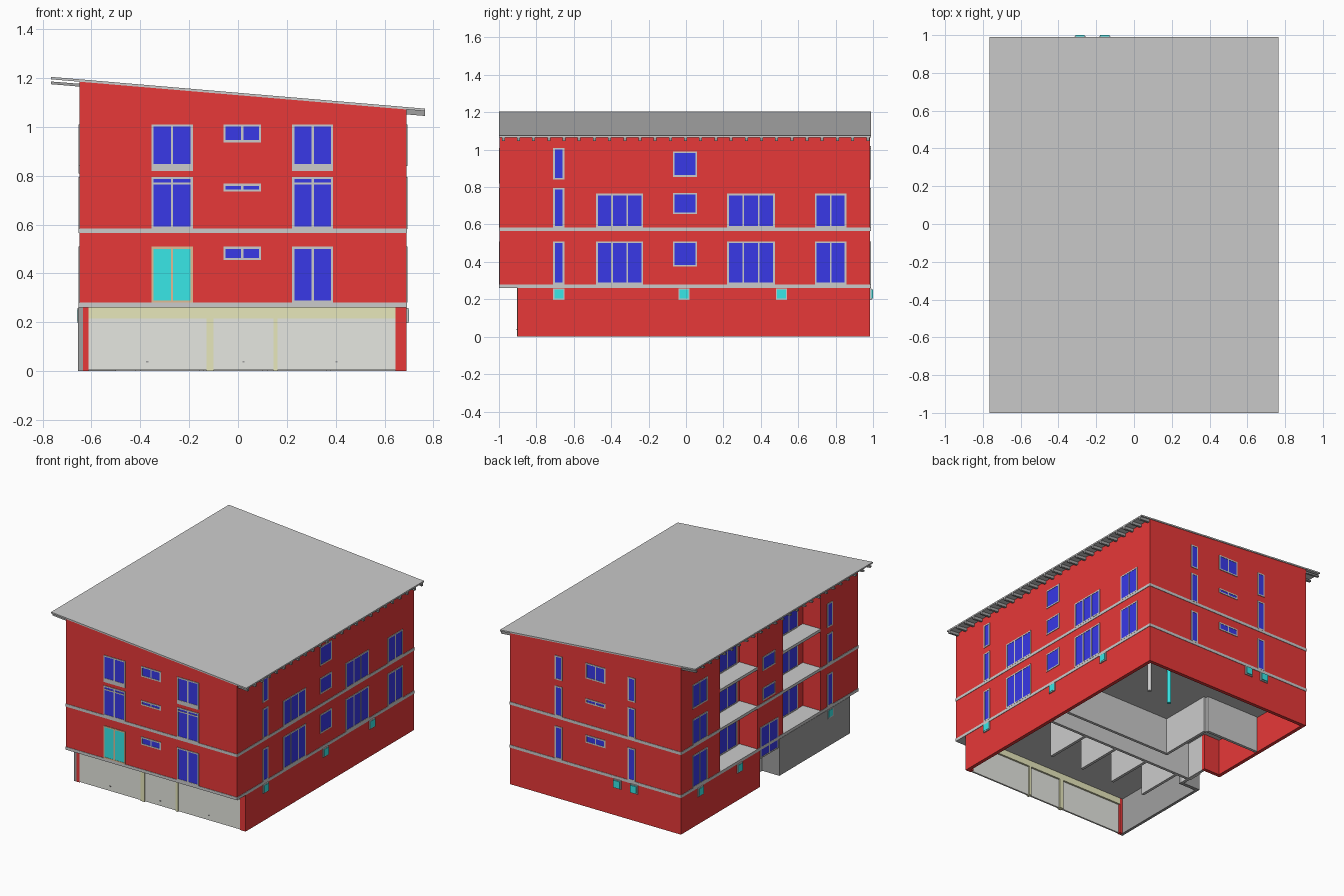
import bpy, bmesh

if "Cube" in bpy.data.objects:
    bpy.data.objects.remove(bpy.data.objects["Cube"])

X0, X1, Y0, Y1 = -0.65, 0.69, -0.996, 0.985      # upper walls
YG = -0.9                                        # recessed garage front
XR = X0 + 0.14                                   # back of the balcony recesses
RECESS = [(0.13, 0.55), (-0.58, -0.16)]
COLORS = {"red": (0.8, 0.04, 0.04), "blue": (0.04, 0.04, 0.8), "cyan": (0.04, 0.8, 0.8),
          "olive": (0.8, 0.8, 0.5), "pale": (0.79, 0.8, 0.75), "dark": (0.35, 0.35, 0.35),
          "copper": (0.75, 0.5, 0.3)}
mats = {}


def finish(name, bm, color=None):
    bmesh.ops.recalc_face_normals(bm, faces=bm.faces)
    me = bpy.data.meshes.new(name)
    bm.to_mesh(me)
    bm.free()
    ob = bpy.data.objects.new(name, me)
    bpy.context.collection.objects.link(ob)
    if color:
        if color not in mats:
            mats[color] = bpy.data.materials.new(color)
            mats[color].diffuse_color = (*COLORS[color], 1)
        me.materials.append(mats[color])
    return ob


def add_box(bm, b):
    x0, x1, y0, y1, z0, z1 = b
    vs = bmesh.ops.create_cube(bm, size=1)["verts"]
    for v in vs:
        v.co = (x1 if v.co.x > 0 else x0, y1 if v.co.y > 0 else y0, z1 if v.co.z > 0 else z0)


def boxes(name, items, color=None):
    bm = bmesh.new()
    for b in items:
        add_box(bm, b)
    return finish(name, bm, color)


def add_prism(bm, profile, y0, y1):
    """Extrude an x-z profile along y."""
    f = bm.faces.new([bm.verts.new((x, y0, z)) for x, z in profile])
    ext = bmesh.ops.extrude_face_region(bm, geom=[f])["geom"]
    for v in ext:
        if isinstance(v, bmesh.types.BMVert):
            v.co.y = y1


# Upper storeys: footprint with balcony recesses, top cut to the roof slope
foot = [(X0, Y0), (X1, Y0), (X1, Y1), (X0, Y1)]
for a, b in RECESS:
    foot += [(X0, b), (XR, b), (XR, a), (X0, a)]
bm = bmesh.new()
f = bm.faces.new([bm.verts.new((x, y, 0.265)) for x, y in foot])
for v in bmesh.ops.extrude_face_region(bm, geom=[f])["geom"]:
    if isinstance(v, bmesh.types.BMVert):
        v.co.z = 1.131 - 0.085 * v.co.x
finish("upper_walls", bm, "red")

# Floor slabs and top balconies
P = 0.003
for n, z in (("ground_slab", 0.26), ("first_floor_slab", 0.565)):
    boxes(n, [(X0 - P, X1 + P, Y0 - P, Y1 + P, z, z + 0.02)])
boxes("top_balconies", [(X0, XR + 0.01, a, b, 0.84, 0.86) for a, b in RECESS])

# Sloped roof sheet and rafters
bm = bmesh.new()
add_prism(bm, [(-0.765, 1.195), (0.765, 1.065), (0.765, 1.075), (-0.765, 1.205)], -1.0, 0.99)
finish("roof", bm)
bm = bmesh.new()
for i in range(25):
    y = -0.985 + i * 0.0812
    add_prism(bm, [(-0.765, 1.175), (0.765, 1.045), (0.765, 1.066), (-0.765, 1.186)], y, y + 0.016)
finish("rafters", bm, "dark")

# Facade mapping: (runs along, plane, outward sign)
FACES = {"front": ("x", Y0, -1), "back": ("x", Y1, 1), "right": ("y", X1, 1),
         "left": ("y", X0, -1), "balcony": ("y", XR, -1)}


def on(face, u0, u1, z0, z1, d, inset=0.01):
    axis, p, s = FACES[face]
    a, b = sorted((p - s * inset, p + s * d))
    return (u0, u1, a, b, z0, z1) if axis == "x" else (a, b, u0, u1, z0, z1)


def window(face, u0, u1, z0, z1, panes, out, t=0.009):
    frames, glass = out
    frames += [on(face, u0, u1, z0, z0 + t, 0.004), on(face, u0, u1, z1 - t, z1, 0.004)]
    for i in range(panes + 1):
        u = u0 + (u1 - u0 - t) * i / panes
        frames.append(on(face, u, u + t, z0 + t, z1 - t, 0.004))
    glass.append(on(face, u0 + t / 2, u1 - t / 2, z0 + t / 2, z1 - t / 2, 0.002))


LOW, MID, TOP = (0.28, 0.51), (0.583, 0.765), (0.84, 1.01)
wins = {k: [] for k in FACES}
# front
for u in ((-0.355, -0.185), (0.222, 0.39)):
    wins["front"] += [(*u, 0.583, 0.795, 2), (*u, *TOP, 2)]
wins["front"].append((0.222, 0.39, *LOW, 2))
wins["front"] += [(-0.06, 0.095, a, b, 2) for a, b in ((0.455, 0.51), (0.735, 0.768), (0.937, 1.01))]
# back
for u in ((0.28, 0.337), (-0.292, -0.235)):
    wins["back"] += [(*u, *z, 1) for z in (LOW, (0.583, 0.795), TOP)]
wins["back"] += [(-0.06, 0.095, a, b, 2) for a, b in ((0.455, 0.51), (0.735, 0.768), (0.91, 1.02))]
# right
for u0, u1, n in ((-0.48, -0.23, 3), (0.22, 0.475, 3), (0.69, 0.857, 2)):
    wins["right"] += [(u0, u1, *z, n) for z in (LOW, MID)]
wins["right"] += [(-0.07, 0.06, a, b, 1) for a, b in ((0.375, 0.51), (0.655, 0.768), (0.855, 0.99))]
# left, stairwell and balcony doors
for f in ("right", "left"):
    wins[f] += [(-0.71, -0.65, *z, 1) for z in (LOW, (0.583, 0.795), TOP)]
wins["left"] += [(0.69, 0.857, *z, 2) for z in (LOW, MID, TOP)]
wins["left"] += [(-0.07, 0.07, a, b, 1) for a, b in ((0.6, 0.69), (0.81, 0.91))]
wins["left"].append((-0.1, 0.1, 0.2, 0.42, 2))
for u in ((0.16, 0.48), (-0.52, -0.22)):
    wins["balcony"] += [(*u, *z, 3) for z in (LOW, MID, (0.86, 1.04))]
for face, ws in wins.items():
    out = ([], [])
    for w in ws:
        window(face, *w, out)
    boxes(face + "_window_frames", out[0])
    boxes(face + "_window_glass", out[1], "blue")

# Front sills, transom bars and terrace door
bars = []
for u0, u1 in ((-0.355, -0.185), (0.222, 0.39)):
    bars += [on("front", u0, u1, 0.82, 0.84, 0.004), on("front", u0, u1, 0.765, 0.773, 0.004)]
boxes("front_sills", bars)
out = ([], [])
window("front", -0.355, -0.185, 0.28, 0.51, 2, out)
boxes("terrace_door_frame", out[0], "copper")
boxes("terrace_door_glass", out[1], "cyan")

# Basement outer walls
T = 0.025
boxes("basement_walls", [(X1 - T, X1, YG, Y1, 0, 0.265), (X0, X1 - T, Y1 - T, Y1, 0, 0.265),
                         (X0, X0 + T, 0.1, Y1 - T, 0, 0.265), (X0 + T, -0.5, 0.1, 0.1 + T, 0, 0.265),
                         (0.645, X1 - T, YG, YG + T, 0, 0.265),
                         (-0.635, -0.612, YG, YG + T, 0, 0.265)], "red")
boxes("basement_side_wall", [(X0 - 0.005, X0 + 0.015, YG, -0.11, 0, 0.26),
                             (X0, -0.5, -0.11 - T, -0.11, 0, 0.26)], "dark")
boxes("entrance_wall", [(-0.52, -0.5, -0.11, 0.1, 0, 0.26)])
boxes("entrance_door", [(-0.527, -0.515, -0.05, 0.05, 0, 0.19)], "pale")

# Garage front: olive frame, pale doors, handles
boxes("garage_frame", [(-0.612, 0.645, YG - 0.004, YG + T, 0.215, 0.26),
                       (-0.13, -0.1, YG - 0.004, YG + T, 0, 0.215),
                       (0.145, 0.162, YG - 0.004, YG + T, 0, 0.215)], "olive")
doors = [(-0.612, -0.13), (-0.1, 0.145), (0.162, 0.645)]
boxes("garage_doors", [(a, b, YG, YG + 0.012, 0.004, 0.215) for a, b in doors], "pale")
boxes("garage_handles", [((a + b) / 2 - 0.005, (a + b) / 2 + 0.005, YG - 0.005, YG, 0.036, 0.041)
                         for a, b in doors], "dark")

# Cellar partitions
parts = [(-0.5, X1 - T, -0.06, -0.04, 0, 0.26), (-0.2, X1 - T, 0.1, 0.12, 0, 0.26),
         (-0.2, -0.18, 0.12, 0.5, 0, 0.26), (-0.62, -0.2, 0.5, 0.52, 0, 0.26)]
parts += [(x, x + 0.02, -0.4, -0.06, 0, 0.26) for x in (0.36, 0.1, -0.16, -0.42)]
boxes("cellar_partitions", parts)

# Cellar pipes
for n, x, y, c in (("cellar_pipe", 0.42, 0.66, None), ("cellar_water_pipe", 0.22, 0.62, "cyan")):
    bm = bmesh.new()
    bmesh.ops.create_cone(bm, cap_ends=True, segments=12, radius1=0.013, radius2=0.013, depth=0.25)
    bmesh.ops.translate(bm, verts=bm.verts, vec=(x, y, 0.135))
    finish(n, bm, c)

# Cellar windows with light-well frames
cells = [("right", u) for u in (-0.68, -0.01, 0.51)] + [("left", u) for u in (0.77, 0.33, -0.68)]
cells += [("back", u) for u in (-0.155, -0.285)]
boxes("cellar_window_frames", [on(f, u - 0.03, u + 0.03, 0.197, 0.258, 0.008) for f, u in cells])
boxes("cellar_window_glass", [on(f, u - 0.024, u + 0.024, 0.204, 0.253,
                                 0.015 if f == "back" else 0.01) for f, u in cells], "cyan")

for m in bpy.data.materials:
    if m.users and not m.is_grease_pencil:
        m.use_nodes = True
        m.node_tree.nodes["Principled BSDF"].inputs["Base Color"].default_value = m.diffuse_color
